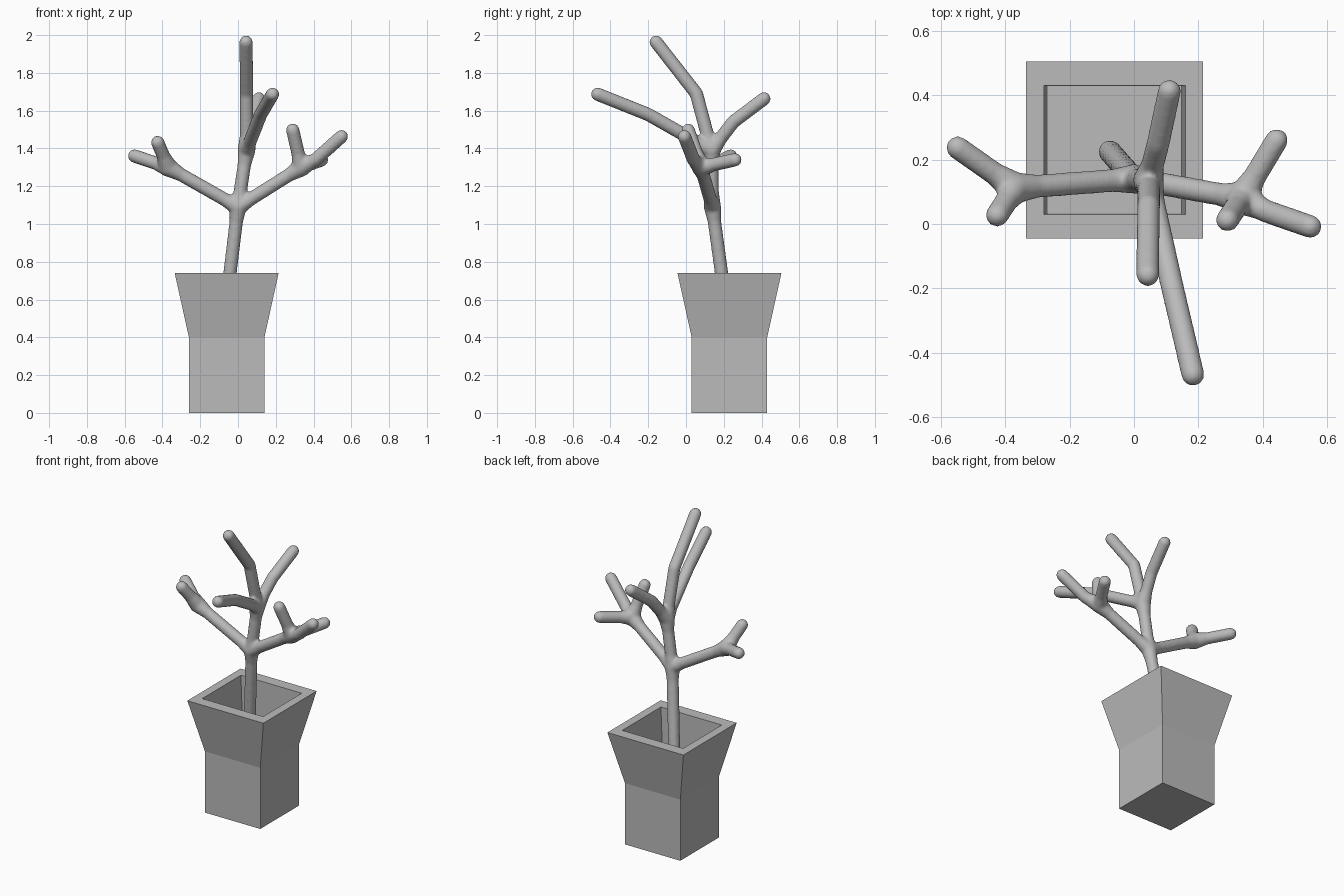
import bpy
import bmesh
from mathutils import Vector

cube = bpy.data.objects.get("Cube")
if cube:
    bpy.data.objects.remove(cube, do_unlink=True)


def make_material(name, colour):
    mat = bpy.data.materials.new(name)
    mat.use_nodes = True
    mat.diffuse_color = colour
    mat.node_tree.nodes["Principled BSDF"].inputs["Base Color"].default_value = colour
    return mat


def make_object(name, bm, mat):
    mesh = bpy.data.meshes.new(name)
    bmesh.ops.recalc_face_normals(bm, faces=bm.faces)
    bm.to_mesh(mesh)
    bm.free()
    mesh.materials.append(mat)
    obj = bpy.data.objects.new(name, mesh)
    bpy.context.collection.objects.link(obj)
    return obj


grey = make_material("plain grey", (0.5, 0.5, 0.5, 1))

# Square pot: rings from the base, up the flare, over the rim and down inside
POT_X, POT_Y = -0.06, 0.23
RINGS = [(0.2, 0.2, 0), (0.2, 0.2, 0.4), (0.275, 0.275, 0.74),
         (0.22, 0.2, 0.74), (0.208, 0.198, 0.45)]
bm = bmesh.new()
loops = []
for hx, hy, z in RINGS:
    loops.append([bm.verts.new((POT_X + sx * hx, POT_Y + sy * hy, z))
                  for sx, sy in ((-1, -1), (1, -1), (1, 1), (-1, 1))])
for low, high in zip(loops, loops[1:]):
    for i in range(4):
        j = (i + 1) % 4
        bm.faces.new((low[i], low[j], high[j], high[i]))
bm.faces.new(loops[0])
bm.faces.new(loops[-1])
make_object("pot", bm, grey)

# Tree joints
R = 0.036
FLARE = 0.08
base = (-0.075, 0.225, 0.47)
fork = (0, 0.14, 1.09)
crown = (0.045, 0.135, 1.39)
right_knot = (-0.37, 0.112, 1.3)
left_knot = (0.335, 0.08, 1.3)
knots = {fork: 0.046, crown: 0.048, right_knot: 0.05, left_knot: 0.05}

# Branch paths: trunk and limbs, then the twigs of each joint
branches = [
    [base, fork], [fork, crown], [fork, right_knot], [fork, left_knot],
    [crown, (0.045, 0.055, 1.69), (0.043, -0.158, 1.963)],
    [crown, (0.075, 0.25, 1.54), (0.11, 0.413, 1.663)],
    [crown, (0.12, -0.2, 1.58), (0.183, -0.468, 1.687)],
    [right_knot, (-0.548, 0.237, 1.36)],
    [right_knot, (-0.425, 0.027, 1.432)],
    [left_knot, (0.29, 0.012, 1.497)],
    [left_knot, (0.41, 0.04, 1.34), (0.548, -0.008, 1.463)],
    [left_knot, (0.443, 0.26, 1.34)],
]


def add_ball(bm, centre, radius):
    ball = bmesh.ops.create_icosphere(bm, subdivisions=3, radius=radius)
    bmesh.ops.translate(bm, verts=ball["verts"], vec=centre)


def add_limb(bm, a, b, ra, rb):
    """Tapered tube between two points with a ball at its far end."""
    axis = b - a
    cone = bmesh.ops.create_cone(bm, cap_ends=True, segments=24,
                                 radius1=ra, radius2=rb, depth=axis.length)
    turn = axis.to_track_quat('Z', 'Y').to_matrix()
    bmesh.ops.rotate(bm, verts=cone["verts"], matrix=turn)
    bmesh.ops.translate(bm, verts=cone["verts"], vec=(a + b) / 2)
    add_ball(bm, b, rb)


bm = bmesh.new()
add_ball(bm, Vector(base), R)
for joint, radius in knots.items():
    add_ball(bm, Vector(joint), radius)
for path in branches:
    for start, end in zip(path, path[1:]):
        a, b = Vector(start), Vector(end)
        step = (b - a).normalized() * FLARE
        stops = [(a, knots.get(start, R))]
        if start in knots:
            stops.append((a + step, R))
        if end in knots:
            stops.append((b - step, R))
        stops.append((b, knots.get(end, R)))
        for (p, rp), (q, rq) in zip(stops, stops[1:]):
            add_limb(bm, p, q, rp, rq)
tree = make_object("tree", bm, grey)

# Fuse the limbs into one skin with soft joints
remesh = tree.modifiers.new("fuse", 'REMESH')
remesh.mode = 'VOXEL'
remesh.voxel_size = 0.008
remesh.use_smooth_shade = True
soften = tree.modifiers.new("soften", 'SMOOTH')
soften.factor = 0.5
soften.iterations = 10
tree.data.polygons.foreach_set("use_smooth", [True] * len(tree.data.polygons))
